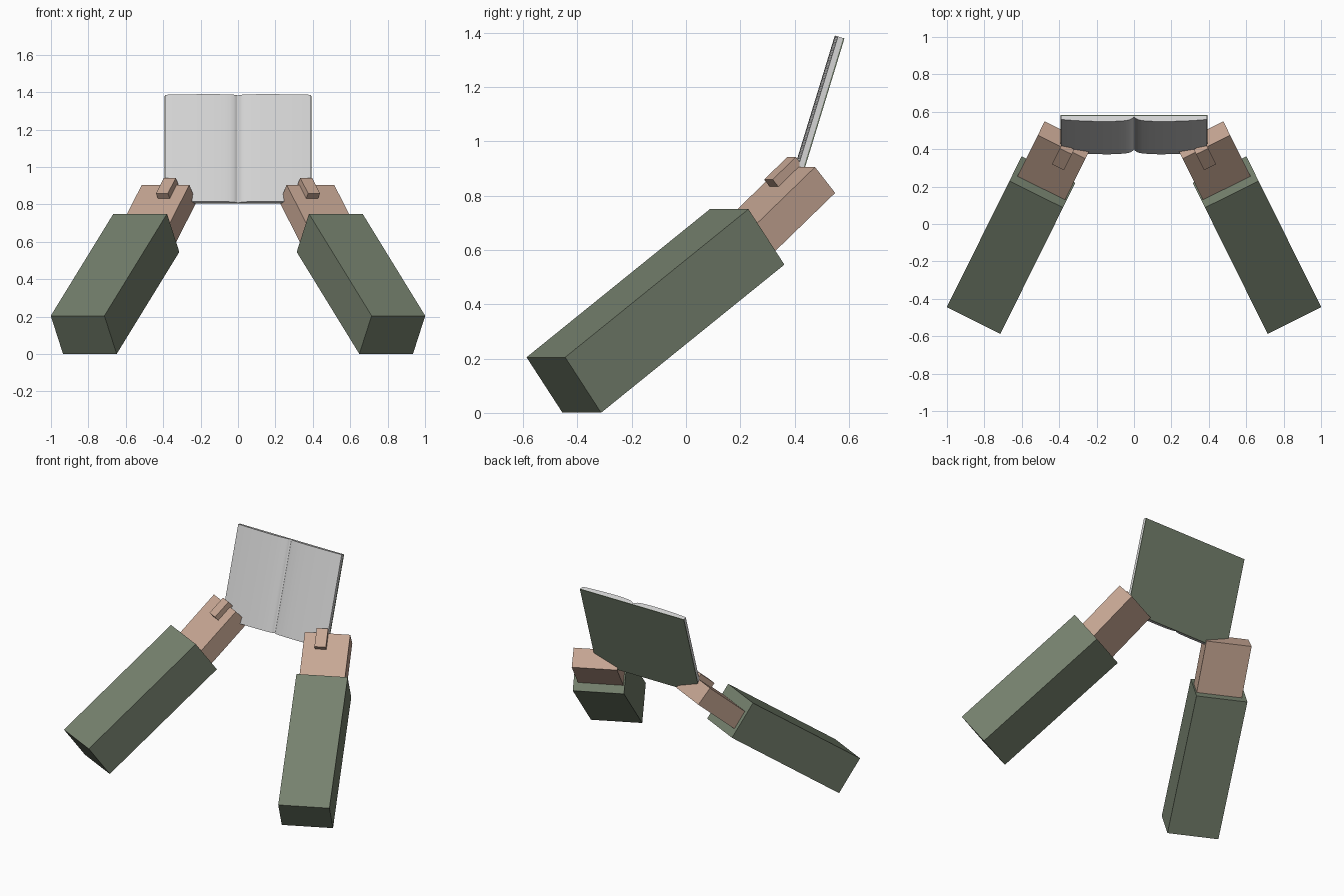
import bpy, bmesh, math
from mathutils import Matrix, Vector

if "Cube" in bpy.data.objects:
    bpy.data.objects.remove(bpy.data.objects["Cube"])


def material(name, rgb):
    m = bpy.data.materials.new(name)
    m.diffuse_color = (*rgb, 1)
    m.use_nodes = True
    m.node_tree.nodes["Principled BSDF"].inputs["Base Color"].default_value = m.diffuse_color
    return m


SLEEVE = material("olive green", (0.18, 0.22, 0.155))
SKIN = material("skin tan", (0.57, 0.385, 0.295))
PAPER = material("paper grey", (0.66, 0.66, 0.66))


def finish(bm, name, mat):
    bmesh.ops.recalc_face_normals(bm, faces=bm.faces)
    mesh = bpy.data.meshes.new(name)
    bm.to_mesh(mesh)
    bm.free()
    mesh.materials.append(mat)
    obj = bpy.data.objects.new(name, mesh)
    bpy.context.collection.objects.link(obj)
    return obj


def limb_frame(origin, elevation):
    """Local axes: x across towards the middle, y along the arm, z out of its upper side."""
    e = math.radians(elevation)
    hx, hy = 0.4445, 0.8958
    across = Vector((hy, -hx, 0))
    along = Vector((hx * math.cos(e), hy * math.cos(e), math.sin(e)))
    up = across.cross(along)
    m = Matrix((across, along, up)).transposed().to_4x4()
    return Matrix.Translation(origin) @ m


def block(name, mat, frame, xr, yr, zr, side=1):
    """Box given by local ranges, mirrored across x = 0 when side is -1."""
    bm = bmesh.new()
    bmesh.ops.create_cube(bm, size=1)
    ranges = (xr, yr, zr)
    for v in bm.verts:
        p = Vector([lo + (c + 0.5) * (hi - lo) for c, (lo, hi) in zip(v.co, ranges)])
        v.co = frame @ p
        v.co.x *= side
    return finish(bm, name, mat)


# Arms: sleeve, hand and thumb on each side
sleeve_frame = limb_frame((-0.49, 0.225, 0.648), 35.9)
hand_frame = limb_frame((-0.387, 0.412, 0.905), 41)
for label, side in (("left", 1), ("right", -1)):
    block(label + "_sleeve", SLEEVE, sleeve_frame,
          (-0.16, 0.16), (-0.93, 0), (-0.126, 0.126), side)
    block(label + "_hand", SKIN, hand_frame,
          (-0.142, 0.142), (-0.36, 0), (-0.126, 0), side)
    block(label + "_thumb", SKIN, hand_frame,
          (-0.005, 0.066), (-0.11, 0.016), (-0.01, 0.035), side)

# Open book, leaning back: local y up the page, local z towards the reader
t = math.radians(17)
book = Matrix(((1, 0, 0, 0),
               (0, math.sin(t), -math.cos(t), 0.408),
               (0, math.cos(t), math.sin(t), 0.805),
               (0, 0, 0, 1)))
HALF, HEIGHT, COVER = 0.392, 0.60, 0.005
block("book_cover", SLEEVE, book, (-HALF, HALF), (0, HEIGHT), (0, COVER))

# Pages: bulging profile falling into the gutter, swept up the book
half = [(0.0, 0.010), (0.008, 0.019), (0.022, 0.027), (0.045, 0.032), (0.08, 0.035),
        (0.13, 0.037), (0.19, 0.0365), (0.25, 0.035), (0.31, 0.032),
        (0.36, 0.0285), (0.39, 0.025)]
profile = [(-x, h) for x, h in reversed(half)] + half[1:]
bm = bmesh.new()
rows = []
for y in (0.0, HEIGHT):
    top = [bm.verts.new(book @ Vector((x, y, h))) for x, h in profile]
    base = [bm.verts.new(book @ Vector((x, y, COVER))) for x, _ in profile]
    rows.append((top, base))
(t0, b0), (t1, b1) = rows
for i in range(len(profile) - 1):
    f = bm.faces.new((t0[i], t0[i + 1], t1[i + 1], t1[i]))
    f.smooth = True
    bm.faces.new((b0[i], b1[i], b1[i + 1], b0[i + 1]))
    for top, base in rows:
        bm.faces.new((top[i], base[i], base[i + 1], top[i + 1]))
for i in (0, -1):
    bm.faces.new((t0[i], t1[i], b1[i], b0[i]))
for e in bm.edges:
    e.smooth = all(f.smooth for f in e.link_faces)
finish(bm, "book_pages", PAPER)
